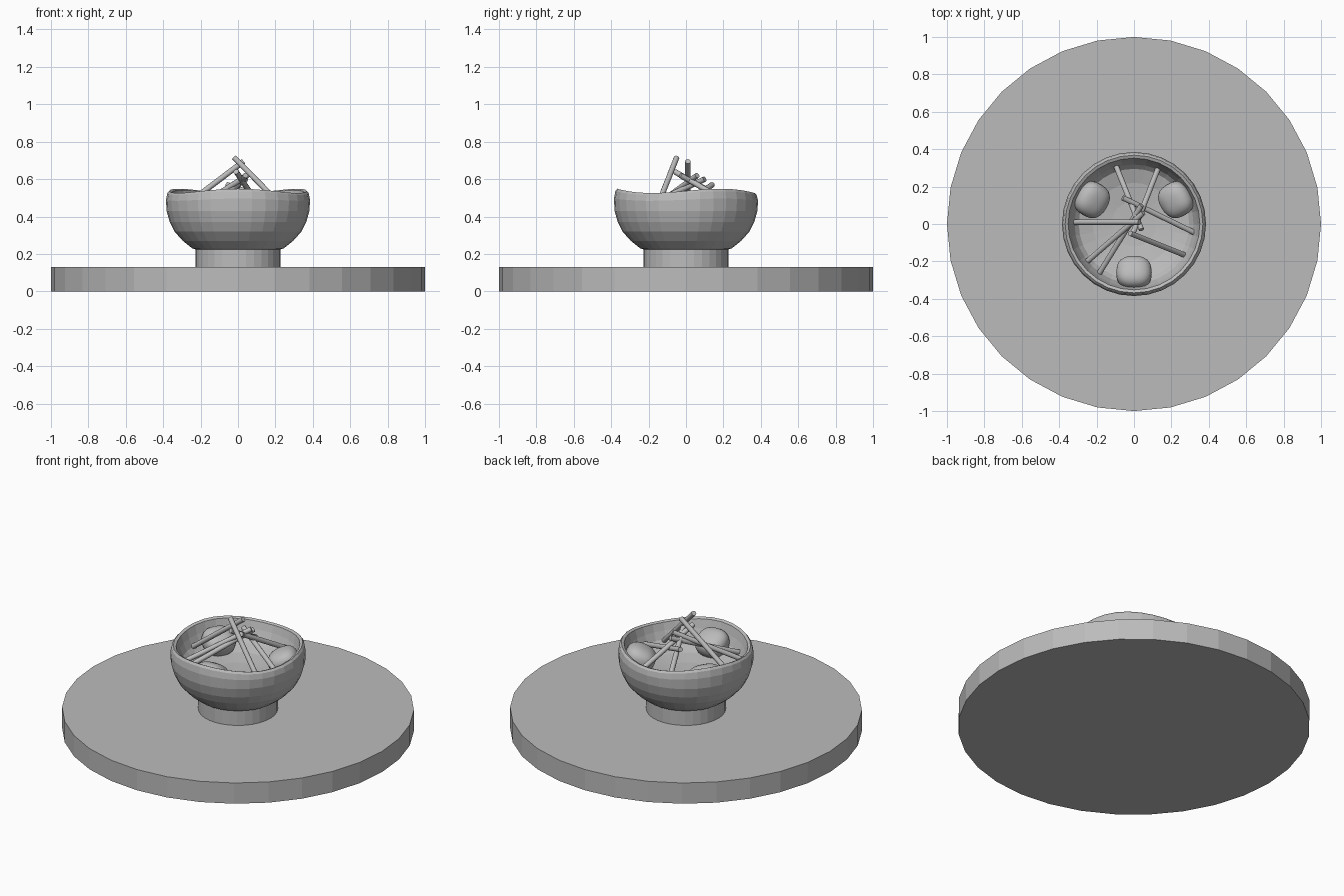
import bpy, bmesh, math
from mathutils import Vector, Matrix

if "Cube" in bpy.data.objects:
    bpy.data.objects.remove(bpy.data.objects["Cube"])

grey = bpy.data.materials.new("plain grey")
grey.diffuse_color = (0.5, 0.5, 0.5, 1)
grey.use_nodes = True
grey.node_tree.nodes["Principled BSDF"].inputs["Base Color"].default_value = grey.diffuse_color


def finish(name, bm, smooth=None):
    bmesh.ops.recalc_face_normals(bm, faces=bm.faces)
    me = bpy.data.meshes.new(name)
    bm.to_mesh(me)
    bm.free()
    me.materials.append(grey)
    ob = bpy.data.objects.new(name, me)
    bpy.context.collection.objects.link(ob)
    if smooth:
        bpy.ops.object.select_all(action='DESELECT')
        ob.select_set(True)
        bpy.context.view_layer.objects.active = ob
        bpy.ops.object.shade_smooth_by_angle(angle=math.radians(smooth))
    return ob


def cylinder(name, r, z0, z1, n=32):
    bm = bmesh.new()
    bmesh.ops.create_cone(bm, cap_ends=True, segments=n, radius1=r, radius2=r, depth=z1 - z0,
                          matrix=Matrix.Translation((0, 0, (z0 + z1) / 2)))
    return finish(name, bm)


def lathe(name, profile, n=32, wave=0.0):
    """Closed surface of revolution; the wave lifts the rim three times round."""
    bm = bmesh.new()
    rings = []
    for r, z in profile:
        ring = []
        for i in range(n):
            a = 2 * math.pi * i / n
            lift = wave * math.cos(3 * (a - math.radians(30))) * max(0, (z - 0.44) / 0.1)
            ring.append(bm.verts.new((r * math.cos(a), r * math.sin(a), z + lift)))
        rings.append(ring)
    for lo, hi in zip(rings, rings[1:]):
        for i in range(n):
            j = (i + 1) % n
            bm.faces.new((lo[i], lo[j], hi[j], hi[i]))
    bm.faces.new(rings[0])
    bm.faces.new(rings[-1])
    return finish(name, bm)


# Round base slab and foot
cylinder("base_slab", 1.0, 0.0, 0.13)
cylinder("bowl_foot", 0.226, 0.13, 0.23)

# Bowl with hollow dish inside
bowl = [(0.215, 0.22), (0.245, 0.23), (0.295, 0.27), (0.34, 0.32), (0.365, 0.37), (0.382, 0.43),
        (0.385, 0.49), (0.378, 0.525), (0.368, 0.537), (0.352, 0.53), (0.338, 0.48), (0.318, 0.43),
        (0.295, 0.405), (0.22, 0.38), (0.12, 0.365), (0.03, 0.36)]
lathe("bowl", bowl, 32, 0.012)

# Three rounded lugs leaning inward from the rim
for k in range(3):
    bm = bmesh.new()
    bmesh.ops.create_uvsphere(bm, u_segments=24, v_segments=14, radius=1)
    for v in bm.verts:
        for i in range(3):  # squarer than a ball
            v.co[i] = math.copysign(abs(v.co[i]) ** 0.8, v.co[i])
    m = (Matrix.Rotation(math.radians(30 + 120 * k), 4, 'Z')
         @ Matrix.Translation((0.26, 0, 0.445))
         @ Matrix.Rotation(math.radians(-25), 4, 'Y')
         @ Matrix.Diagonal((0.09, 0.095, 0.068, 1)))
    bmesh.ops.transform(bm, matrix=m, verts=bm.verts)
    finish("rim_lug_%d" % (k + 1), bm, 40)

# Leaning kindling sticks: top end, bottom end
sticks = [((-0.02, -0.05, 0.715), (0.28, -0.17, 0.41)),
          ((0.03, 0.01, 0.695), (-0.32, 0.01, 0.43)),
          ((-0.01, -0.06, 0.64), (0.13, 0.30, 0.43)),
          ((-0.06, 0.14, 0.57), (0.33, -0.05, 0.43)),
          ((0.04, -0.03, 0.62), (-0.10, 0.32, 0.43)),
          ((0.05, 0.06, 0.62), (-0.25, -0.20, 0.43)),
          ((0.04, 0.10, 0.60), (-0.19, -0.27, 0.43))]
for k, (a, b) in enumerate(sticks):
    a, b = Vector(a), Vector(b)
    m = Matrix.Translation((a + b) / 2) @ (a - b).to_track_quat('Z', 'Y').to_matrix().to_4x4()
    bm = bmesh.new()
    bmesh.ops.create_cone(bm, cap_ends=True, segments=10, radius1=0.015, radius2=0.015,
                          depth=(a - b).length, matrix=m)
    finish("kindling_stick_%d" % (k + 1), bm, 50)
